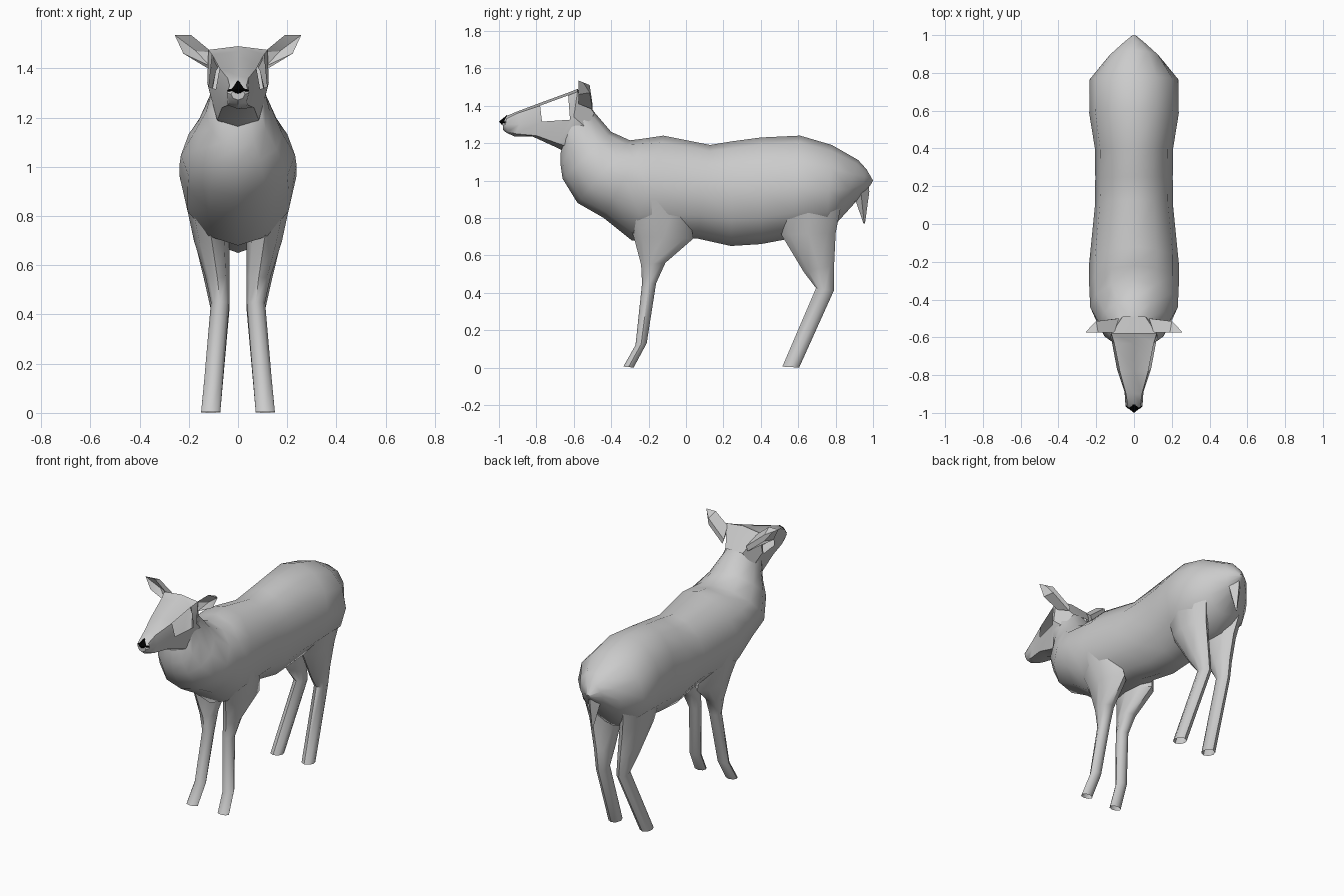
import bpy, bmesh, math
from mathutils import Vector


def material(name, rgb):
    m = bpy.data.materials.new(name)
    m.diffuse_color = (*rgb, 1)
    return m


GREY = material("soft grey", (0.6, 0.6, 0.6))
BLACK = material("nose black", (0.0, 0.0, 0.0))


def finish(bm, name, mat, angle=50):
    """Turn a bmesh into a smooth-shaded object."""
    bmesh.ops.recalc_face_normals(bm, faces=bm.faces)
    me = bpy.data.meshes.new(name)
    bm.to_mesh(me)
    bm.free()
    ob = bpy.data.objects.new(name, me)
    bpy.context.collection.objects.link(ob)
    me.materials.append(mat)
    bpy.ops.object.select_all(action='DESELECT')
    ob.select_set(True)
    bpy.context.view_layer.objects.active = ob
    bpy.ops.object.shade_smooth_by_angle(angle=math.radians(angle))
    return ob


def loft(rings, cap_start=False, cap_end=False):
    """Skin a list of closed rings with quads."""
    bm = bmesh.new()
    vs = [[bm.verts.new(p) for p in r] for r in rings]
    n = len(vs[0])
    for a, b in zip(vs, vs[1:]):
        for i in range(n):
            j = (i + 1) % n
            bm.faces.new((a[i], a[j], b[j], b[i]))
    if cap_start:
        bm.faces.new(vs[0])
    if cap_end:
        bm.faces.new(vs[-1])
    return bm


def oval(c, u, v, n):
    return [c + u * math.sin(2 * math.pi * i / n) + v * math.cos(2 * math.pi * i / n)
            for i in range(n)]


# Torso and neck: top (y, z), bottom (y, z), half width
TORSO = [
    (-0.57, 1.47, -0.67, 1.15, 0.105),
    (-0.49, 1.365, -0.67, 1.08, 0.13),
    (-0.40, 1.26, -0.66, 1.01, 0.18),
    (-0.30, 1.215, -0.58, 0.88, 0.232),
    (-0.22, 1.225, -0.44, 0.80, 0.237),
    (-0.12, 1.24, -0.29, 0.68, 0.237),
    (0.13, 1.19, 0.06, 0.69, 0.207),
    (0.25, 1.21, 0.24, 0.65, 0.205),
    (0.40, 1.23, 0.40, 0.66, 0.207),
    (0.61, 1.24, 0.56, 0.69, 0.237),
    (0.78, 1.19, 0.75, 0.71, 0.235),
    (0.92, 1.11, 0.83, 0.80, 0.145),
    (0.965, 1.06, 0.93, 0.91, 0.07),
    (1.00, 1.00, 0.99, 0.98, 0.012),
]
rings = []
for yt, zt, yb, zb, w in TORSO:
    top, bot = Vector((0, yt, zt)), Vector((0, yb, zb))
    rings.append(oval((top + bot) / 2, Vector((w, 0, 0)), (top - bot) / 2, 12))
finish(loft(rings, True, True), "torso", GREY)

# Legs: front edge (y, z), back edge (y, z), inner x, outer x
FRONT_LEG = [
    (-0.36, 0.90, 0.00, 0.90, 0.06, 0.222),
    (-0.28, 0.70, 0.04, 0.69, 0.035, 0.178),
    (-0.24, 0.55, -0.11, 0.56, 0.035, 0.133),
    (-0.235, 0.45, -0.16, 0.45, 0.035, 0.110),
    (-0.27, 0.12, -0.21, 0.13, 0.062, 0.138),
    (-0.335, 0.005, -0.28, 0.0, 0.072, 0.150),
]
REAR_LEG = [
    (0.47, 0.92, 0.84, 0.92, 0.06, 0.222),
    (0.51, 0.71, 0.80, 0.72, 0.035, 0.180),
    (0.63, 0.51, 0.792, 0.55, 0.035, 0.135),
    (0.695, 0.425, 0.79, 0.41, 0.035, 0.110),
    (0.515, 0.005, 0.605, 0.0, 0.072, 0.150),
]
for label, table in (("front_leg", FRONT_LEG), ("rear_leg", REAR_LEG)):
    for side, s in (("left", 1), ("right", -1)):
        rings = []
        for yf, zf, yb, zb, xi, xo in table:
            f, b = Vector((0, yf, zf)), Vector((0, yb, zb))
            c = (f + b) / 2 + Vector((s * (xi + xo) / 2, 0, 0))
            rings.append(oval(c, Vector(((xo - xi) / 2, 0, 0)), (b - f) / 2, 8))
        finish(loft(rings), f"{side}_{label}", GREY)

# Head: half ring from crown to throat, mirrored into a full ring
HEAD = [
    [(0, -.49, 1.365), (.06, -.49, 1.36), (.11, -.53, 1.28), (.07, -.62, 1.18), (0, -.62, 1.15)],
    [(0, -.58, 1.49), (.12, -.58, 1.475), (.125, -.60, 1.34), (.085, -.66, 1.19), (0, -.67, 1.165)],
    [(0, -.63, 1.47), (.105, -.63, 1.455), (.118, -.62, 1.325), (.08, -.69, 1.20), (0, -.70, 1.18)],
    [(0, -.78, 1.415), (.075, -.78, 1.40), (.09, -.77, 1.315), (.065, -.80, 1.24), (0, -.82, 1.235)],
    [(0, -.90, 1.37), (.042, -.90, 1.36), (.05, -.89, 1.30), (.042, -.91, 1.25), (0, -.915, 1.235)],
    [(0, -.96, 1.345), (.034, -.96, 1.33), (.045, -.965, 1.30), (.034, -.95, 1.262), (0, -.96, 1.255)],
    [(0, -.98, 1.32), (.02, -.98, 1.31), (.028, -.98, 1.295), (.02, -.978, 1.278), (0, -.98, 1.272)],
]
rings = [h + [(-x, y, z) for x, y, z in h[3:0:-1]] for h in HEAD]
bm = loft(rings, False, True)
# Open eye sockets in the upper cheek faces
eyes = [f for f in bm.faces
        if -0.74 < f.calc_center_median().y < -0.66
        and abs(f.calc_center_median().x) > 0.09
        and f.calc_center_median().z > 1.33]
bmesh.ops.inset_individual(bm, faces=eyes, thickness=0.033)
bmesh.ops.delete(bm, geom=eyes, context='FACES')
finish(bm, "head", GREY, 35)

# Nose tip
bm = bmesh.new()
for p in [(-.045, -.965, 1.308), (.045, -.965, 1.308), (0, -.955, 1.352),
          (0, -1.0, 1.315), (0, -.985, 1.298)]:
    bm.verts.new(p)
bmesh.ops.convex_hull(bm, input=bm.verts)
finish(bm, "nose", BLACK, 20)

# Ears: a cupped rim joined to an outer and an inner apex
RIM = [(.105, -.575, 1.465), (.19, -.575, 1.535), (.257, -.575, 1.535),
       (.222, -.575, 1.46), (.115, -.575, 1.41)]
for side, s in (("left", 1), ("right", -1)):
    bm = bmesh.new()
    rim = [bm.verts.new((s * x, y, z)) for x, y, z in RIM]
    back = [bm.verts.new((s * x, y, z)) for x, y, z in
            [(.08, -.50, 1.41), (.20, -.515, 1.51), (.235, -.55, 1.525),
             (.20, -.515, 1.47), (.09, -.50, 1.38)]]
    hollow = bm.verts.new((s * .17, -.545, 1.47))
    for i in range(5):
        j = (i + 1) % 5
        bm.faces.new((rim[i], rim[j], hollow))
        bm.faces.new((rim[i], rim[j], back[j], back[i]))
    bm.faces.new(back)
    finish(bm, f"{side}_ear", GREY, 30)

# Tail: a short hanging spike
rings = [oval(Vector((0, y, z)), Vector((w, 0, 0)), Vector((0, d, 0)), 4)
         for y, z, w, d in [(.955, 1.01, .03, .02), (.935, .94, .045, .045),
                            (.953, .77, .004, .004)]]
finish(loft(rings, True, True), "tail", GREY, 30)
